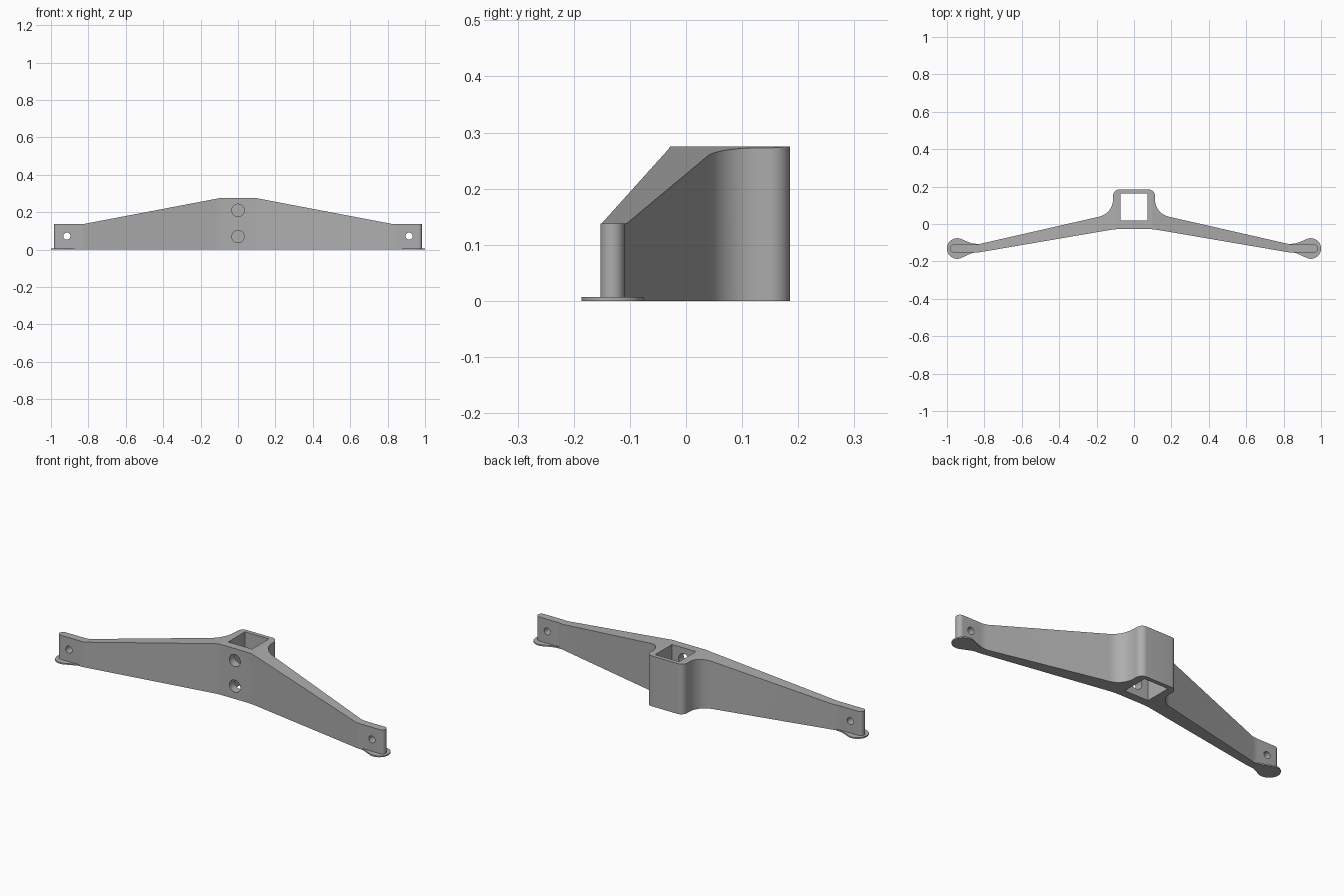
import bpy, bmesh, math
from mathutils import Vector

cube = bpy.data.objects.get("Cube")
if cube:
    bpy.data.objects.remove(cube, do_unlink=True)

grey = bpy.data.materials.new("Plain grey")
grey.use_nodes = True
grey.diffuse_color = (0.42, 0.42, 0.42, 1)
grey.node_tree.nodes["Principled BSDF"].inputs["Base Color"].default_value = grey.diffuse_color


def fillet(corners, steps=12):
    """Round each (x, y, radius) corner of a closed outline."""
    out = []
    for i, (x, y, r) in enumerate(corners):
        p = Vector((x, y))
        a = (Vector(corners[i - 1][:2]) - p).normalized()
        b = (Vector(corners[(i + 1) % len(corners)][:2]) - p).normalized()
        if r == 0:
            out.append(p)
            continue
        half = a.angle(b) / 2
        centre = p + (a + b).normalized() * (r / math.sin(half))
        start = p + a * (r / math.tan(half)) - centre
        end = p + b * (r / math.tan(half)) - centre
        turn = math.atan2(start.x * end.y - start.y * end.x, start.dot(end))
        for k in range(steps + 1):
            t = turn * k / steps
            c, s = math.cos(t), math.sin(t)
            out.append(centre + Vector((start.x * c - start.y * s, start.x * s + start.y * c)))
    return out


def prism(name, points, lo, hi, along="z"):
    """Extrude an outline along z, or an x-z outline along y."""
    bm = bmesh.new()
    place = (lambda p, d: (p[0], p[1], d)) if along == "z" else (lambda p, d: (p[0], d, p[1]))
    face = bm.faces.new([bm.verts.new(place(p, lo)) for p in points])
    new = bmesh.ops.extrude_face_region(bm, geom=[face])["geom"]
    move = Vector(place((0, 0), hi - lo))
    bmesh.ops.translate(bm, vec=move, verts=[g for g in new if isinstance(g, bmesh.types.BMVert)])
    bmesh.ops.recalc_face_normals(bm, faces=bm.faces)
    mesh = bpy.data.meshes.new(name)
    bm.to_mesh(mesh)
    bm.free()
    mesh.materials.append(grey)
    obj = bpy.data.objects.new(name, mesh)
    bpy.context.collection.objects.link(obj)
    return obj


def circle(x, z, r, n=48):
    return [(x + r * math.cos(math.tau * k / n), z + r * math.sin(math.tau * k / n)) for k in range(n)]


def boolean(target, cutter, operation="DIFFERENCE"):
    """Apply a boolean and discard the cutter."""
    mod = target.modifiers.new("cut", "BOOLEAN")
    mod.operation, mod.solver, mod.object = operation, "EXACT", cutter
    bpy.context.view_layer.update()
    result = bpy.data.meshes.new_from_object(target.evaluated_get(bpy.context.evaluated_depsgraph_get()))
    target.modifiers.clear()
    target.data = result
    bpy.data.objects.remove(cutter, do_unlink=True)


def mirrored(half):
    return half + [(-p[0],) + tuple(p[1:]) for p in reversed(half)]


# Bracket body: bent tapering arms with a collar at the back
half_plan = [(0.1, -0.027, 0.4), (0.83, -0.152, 0.15), (0.985, -0.152, 0.0205),
             (0.985, -0.11, 0.0205), (0.84, -0.11, 0.15), (0.112, 0.056, 0.095),
             (0.112, 0.185, 0.035)]
bracket = prism("bracket_body", fillet(mirrored(half_plan)), 0, 0.4)

# Sloping top edge
slope = mirrored([(1.1, -0.1), (1.1, 0.138), (0.82, 0.138), (0.1, 0.275)])
boolean(bracket, prism("slope_cutter", slope, -0.5, 0.5, "y"), "INTERSECT")

# Square post socket
socket = mirrored([(0.072, 0.018), (0.072, 0.163)])
boolean(bracket, prism("socket_cutter", socket, -0.1, 0.5))

# Screw holes into the socket and through the arm ends
for z in (0.07, 0.21):
    boolean(bracket, prism("screw_cutter", circle(0, z, 0.033), -0.2, 0.09, "y"))
for x in (-0.915, 0.915):
    boolean(bracket, prism("end_cutter", circle(x, 0.072, 0.019), -0.3, 0.1, "y"))

# Thin round pads under the arm ends, with necks flowing into the arms
disc = [(0.945 + 0.055 * math.cos(math.radians(a)), -0.131 + 0.055 * math.sin(math.radians(a)))
        for a in range(-120, 121, 5)]
neck = [(0.89, -0.095), (0.865, -0.104), (0.82, -0.108), (0.82, -0.147), (0.865, -0.155), (0.89, -0.166)]
pads = []
for side, sign in (("left", 1), ("right", -1)):
    pads.append(prism(side + "_foot_pad", [(sign * x, y) for x, y in disc + neck], 0, 0.007))

# Smooth the rounded walls, keep the edges crisp
bpy.ops.object.select_all(action="DESELECT")
for obj in [bracket] + pads:
    obj.select_set(True)
bpy.context.view_layer.objects.active = bracket
bpy.ops.object.shade_smooth_by_angle(angle=math.radians(9))
